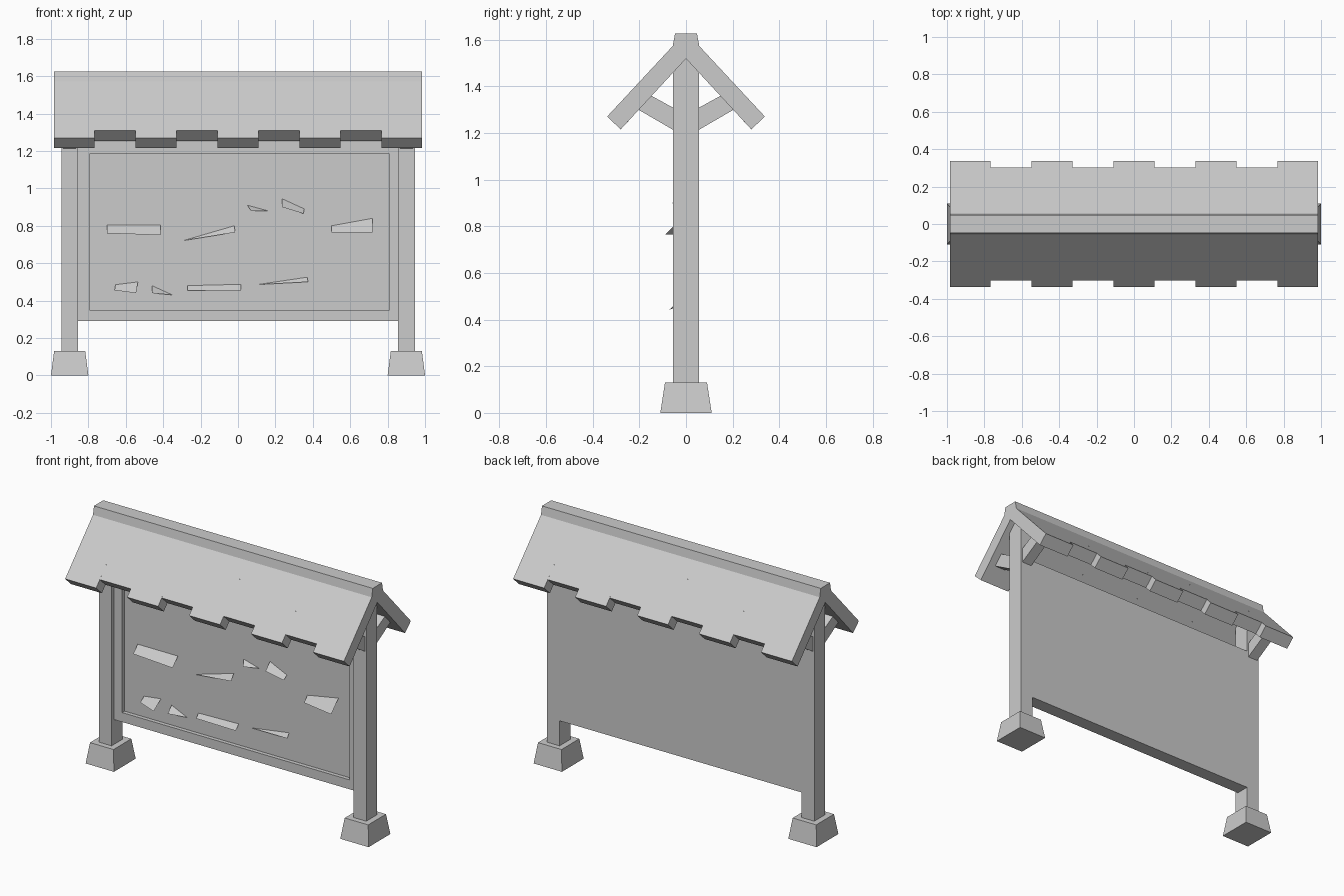
import bpy
from mathutils import Vector

if "Cube" in bpy.data.objects:
    bpy.data.objects.remove(bpy.data.objects["Cube"])

grey = bpy.data.materials.new("plain_grey")
grey.use_nodes = True
GREY = (0.6, 0.6, 0.6, 1)
grey.diffuse_color = GREY
grey.node_tree.nodes["Principled BSDF"].inputs["Base Color"].default_value = GREY


def make(name, verts, faces):
    mesh = bpy.data.meshes.new(name)
    mesh.from_pydata(verts, [], faces)
    mesh.materials.append(grey)
    obj = bpy.data.objects.new(name, mesh)
    bpy.context.collection.objects.link(obj)
    return obj


def loft(name, ring_a, ring_b):
    """Closed solid between two matching rings of points."""
    n = len(ring_a)
    sides = [(i, (i + 1) % n, n + (i + 1) % n, n + i) for i in range(n)]
    caps = [tuple(reversed(range(n))), tuple(range(n, 2 * n))]
    return make(name, ring_a + ring_b, sides + caps)


def rect(x0, x1, y, z):
    return [(x0, -y, z), (x1, -y, z), (x1, y, z), (x0, y, z)]


def extrude_x(name, profile, x0, x1):
    """Sweep a (y, z) outline, counter-clockwise seen from +x."""
    return loft(name, [(x0, y, z) for y, z in profile],
                [(x1, y, z) for y, z in profile])


def box(name, x0, x1, y0, y1, z0, z1):
    return extrude_x(name, [(y0, z0), (y1, z0), (y1, z1), (y0, z1)], x0, x1)


# Posts, footings and roof braces
POST_IN, POST_OUT, POST_Y = 0.855, 0.945, 0.055
for side, s in (("left", 1), ("right", -1)):
    inner, outer = sorted((s * POST_IN, s * POST_OUT))
    extrude_x(side + "_post", [(-POST_Y, 0.1), (POST_Y, 0.1), (POST_Y, 1.46),
                               (0, 1.52), (-POST_Y, 1.46)], inner, outer)
    c = s * 0.9
    loft(side + "_footing", rect(c - 0.1, c + 0.1, 0.11, 0),
         rect(c - 0.083, c + 0.083, 0.09, 0.13))
    brace = [(0.05, 1.21), (0.205, 1.3), (0.15, 1.36), (0.05, 1.305)]
    extrude_x(side + "_back_brace", brace, c - 0.035, c + 0.035)
    extrude_x(side + "_front_brace", [(-y, z) for y, z in reversed(brace)],
              c - 0.035, c + 0.035)

# Notice panel with a raised frame
FRONT, BACK, PANEL = -0.033, 0.055, -0.008
box("panel", -POST_IN, POST_IN, PANEL, BACK, 0.29, 1.25)
box("frame_bottom", -POST_IN, POST_IN, FRONT, PANEL, 0.29, 0.35)
box("frame_top", -POST_IN, POST_IN, FRONT, PANEL, 1.185, 1.25)
box("frame_right", -POST_IN, -0.795, FRONT, PANEL, 0.35, 1.185)
box("frame_left", 0.81, POST_IN, FRONT, PANEL, 0.35, 1.185)

# Roof: one solid whose eave planks alternate long and short
ROOF, PLANKS = 0.985, 9
STEP = 2 * ROOF / PLANKS


def section(x, short):
    d = 0.037 if short else 0
    half = [(0.28 - d, 1.215 + d * 1.07), (0.338 - d, 1.27 + d * 1.07),
            (0.057, 1.572), (0.047, 1.625)]
    mirrored = [(-y, z) for y, z in reversed(half)]
    return [(x, y, z) for y, z in [(0, 1.518)] + half + mirrored]


verts, faces, N = [], [], 9
for i in range(PLANKS):
    a = len(verts)
    verts += section(-ROOF + i * STEP, i % 2) + section(-ROOF + (i + 1) * STEP, i % 2)
    faces += [(a + k, a + (k + 1) % N, a + N + (k + 1) % N, a + N + k) for k in range(N)]
    if i == 0:
        faces.append(tuple(a + k for k in reversed(range(N))))
    if i == PLANKS - 1:
        faces.append(tuple(a + N + k for k in range(N)))
    else:
        # Step faces between neighbouring planks, on both eaves
        b = a + 2 * N
        for p, q in ((1, 2), (7, 8)):
            step = (a + N + p, a + N + q, b + q, b + p)
            faces.append(step if i % 2 == 0 else tuple(reversed(step)))
make("roof", verts, faces)

# Pinned papers: fold left, fold right, lip right, lip left (x, z), sheet height
PAPERS = [
    ((-.70, .805), (-.415, .805), (-.415, .75), (-.70, .76), .39),
    ((-.295, .72), (-.02, .80), (-.015, .765), (-.295, .72), .40),
    ((.05, .91), (.16, .88), (.16, .88), (.07, .88), .28),
    ((.235, .945), (.355, .89), (.35, .865), (.235, .90), .28),
    ((.50, .80), (.72, .84), (.72, .765), (.50, .765), .36),
    ((-.655, .485), (-.535, .50), (-.545, .44), (-.66, .455), .20),
    ((-.46, .48), (-.35, .43), (-.35, .43), (-.46, .44), .21),
    ((-.27, .48), (.015, .487), (.015, .455), (-.27, .455), .19),
    ((.10, .485), (.37, .525), (.375, .50), (.10, .485), .28),
    ((.53, .49), (.70, .49), (.70, .49), (.53, .49), .20),
]
for i, (fl, fr, lr, ll, height) in enumerate(PAPERS):
    edge = (Vector(lr) - Vector(ll)).normalized()
    up = Vector((-edge.y, edge.x)) * height
    sheet_y = PANEL - 0.005
    pts = [(x, sheet_y, z) for x, z in (fl, fr, Vector(lr) + up, Vector(ll) + up)]
    # Lip corners that leave the fold curl outwards
    for lip, fold in ((lr, fr), (ll, fl)):
        drop = (Vector(lip) - Vector(fold)).length
        pts.append((lip[0], sheet_y - drop, lip[1]))
    quads = [(0, 1, 2, 3)]
    if lr != fr or ll != fl:
        quads.append((5, 4, 1, 0))
    make("paper_%d" % (i + 1), pts, quads)
